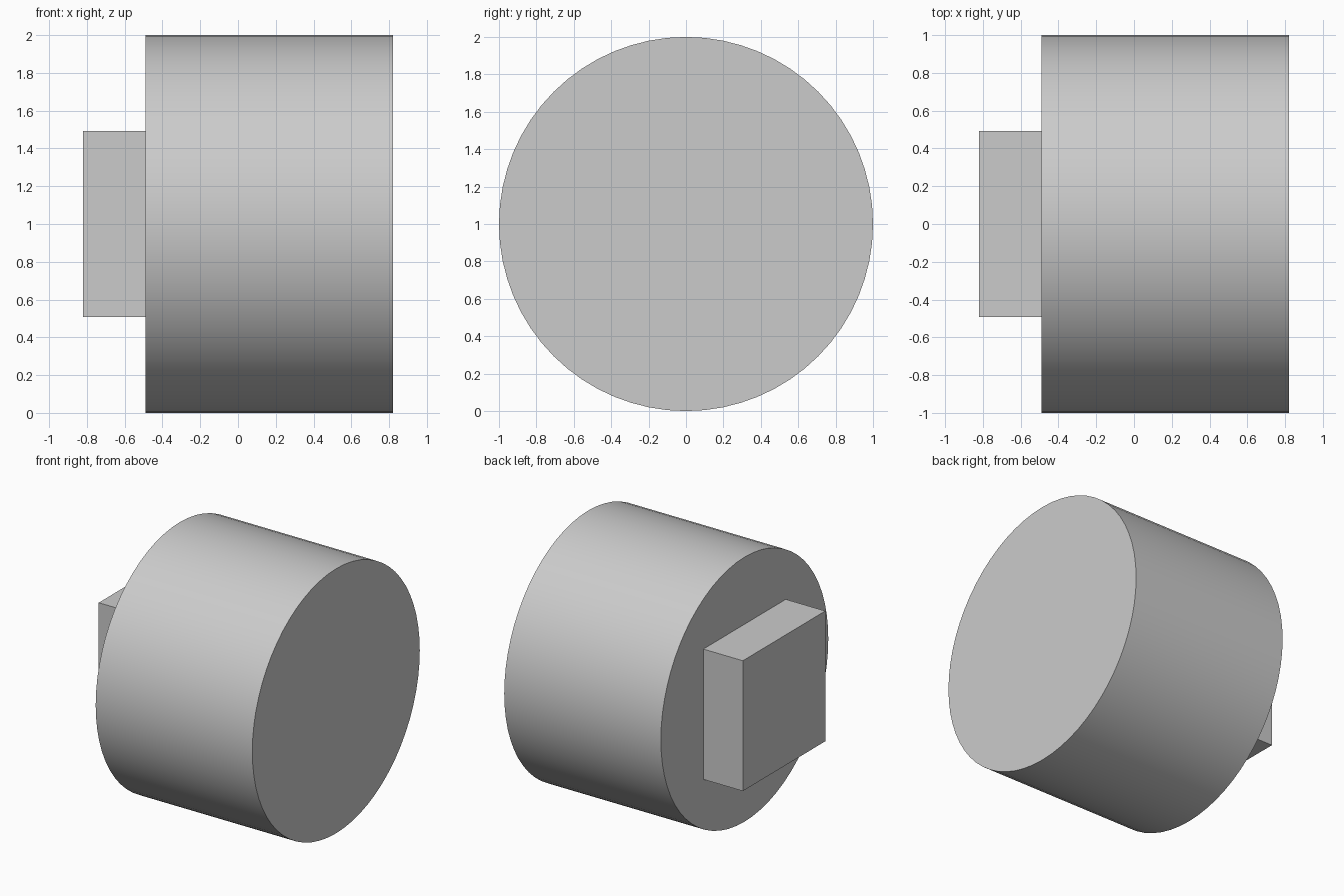
import bpy
import math

cube = bpy.data.objects.get("Cube")
if cube:
    bpy.data.objects.remove(cube, do_unlink=True)

grey = bpy.data.materials.new("light_grey")
grey.use_nodes = True
colour = (0.6, 0.6, 0.6, 1)
grey.diffuse_color = colour
grey.node_tree.nodes["Principled BSDF"].inputs["Base Color"].default_value = colour


def finish(name):
    """Name the active part, apply its transform and colour it."""
    part = bpy.context.object
    part.name = name
    bpy.ops.object.transform_apply(location=False)
    part.data.materials.append(grey)
    return part


# Round drum lying along x
bpy.ops.mesh.primitive_cylinder_add(
    vertices=64, radius=1, depth=1.31,
    location=(0.165, 0, 1), rotation=(0, math.pi / 2, 0))
finish("drum")
bpy.ops.object.shade_smooth_by_angle(angle=math.radians(30))

# Square drive block standing out from the end of the drum
bpy.ops.mesh.primitive_cube_add(size=1, location=(-0.655, 0, 1))
bpy.context.object.scale = (0.33, 0.985, 0.985)
finish("square_block")
